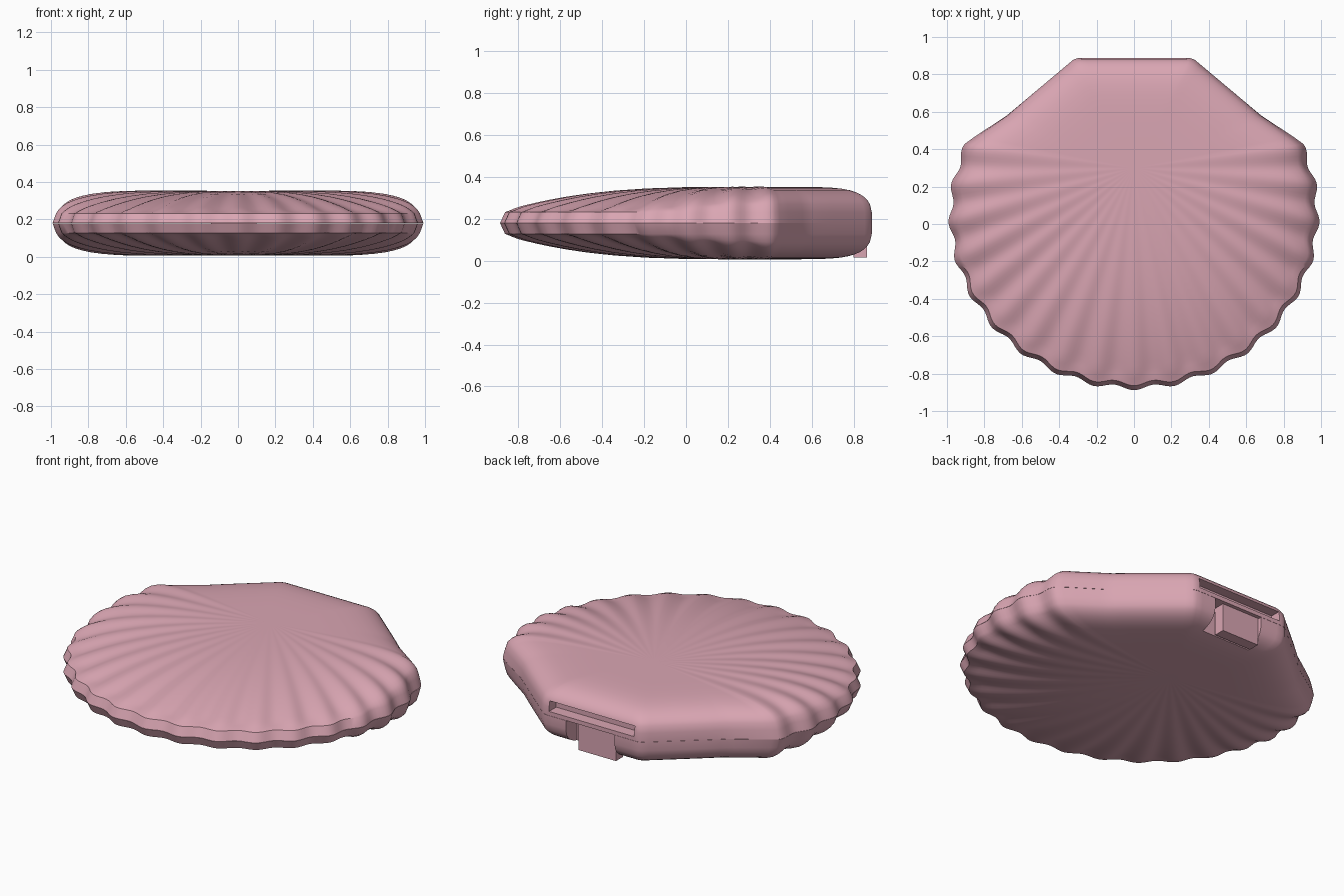
import bpy, bmesh, math

if "Cube" in bpy.data.objects:
    bpy.data.objects.remove(bpy.data.objects["Cube"])

pink = bpy.data.materials.new("shell_pink")
pink.diffuse_color = (0.70, 0.38, 0.45, 1)
pink.use_nodes = True
pink.node_tree.nodes["Principled BSDF"].inputs["Base Color"].default_value = pink.diffuse_color

SEAM = 0.18
HUB = (0.0, 0.3)              # point the ribs radiate from
LOBE = math.radians(12.5)     # angle between scallops


def smooth(a, b, v):
    v = min(1, max(0, (v - a) / (b - a)))
    return v * v * (3 - 2 * v)


def outline():
    """Points (x, y, rib wave): scalloped fan, then straight back edges."""
    pts = []
    n = 19 * 9
    for i in range(n + 1):
        a = (i / n * 2 - 1) * 9.1 * LOBE
        c = math.cos(a / LOBE * 2 * math.pi)
        r = 0.98 + 0.013 * c
        pts.append((r * math.sin(a), 0.05 - 0.945 * r * math.cos(a), c))
    right = [pts[-1][:2], (0.85, 0.468), (0.68, 0.58), (0.325, 0.878), (0.30, 0.887)]
    path = right + [(-x, y) for x, y in reversed(right)]
    for (x0, y0), (x1, y1) in zip(path, path[1:]):
        k = max(1, round(math.hypot(x1 - x0, y1 - y0) / 0.04))
        for j in range(1, k + 1):
            f = j / k
            pts.append((x0 + (x1 - x0) * f, y0 + (y1 - y0) * f, 0))
    return pts[:-1]


def shell_half(name, sign):
    bm = bmesh.new()
    pts = outline()
    rings = []
    levels = [None, 1, .985, .965, .94, .91, .87, .82, .75, .66, .55, .42, .27, .12]
    for t in levels:
        ring = []
        for x, y, wave in pts:
            dx, dy = x - HUB[0], y - HUB[1]
            k = smooth(-0.75, 0.2, dy / math.hypot(dx, dy))   # 0 front, 1 back
            if t is None:
                s, h = 1.0, 0.0005
            else:
                inset = 0.02 * (1 - k) + 0.018 * k * smooth(0.7, 0.3, y)
                s = t * (1 - inset)
                power = 3 + 4 * k
                h = 0.052 + 0.121 * max(0, 1 - t ** power) ** (1 / (1 + k))
                h += 0.007 * wave * t * t * smooth(1, 0.94, t)
            ring.append(bm.verts.new((HUB[0] + dx * s, HUB[1] + dy * s, SEAM + sign * h)))
        rings.append(ring)
    n = len(pts)
    for a, b in zip(rings, rings[1:]):
        for i in range(n):
            j = (i + 1) % n
            bm.faces.new((a[i], a[j], b[j], b[i]))
    tip = bm.verts.new((*HUB, SEAM + sign * 0.173))
    for i in range(n):
        bm.faces.new((rings[-1][i], rings[-1][(i + 1) % n], tip))
    bm.faces.new(rings[0])
    bmesh.ops.recalc_face_normals(bm, faces=bm.faces)
    return finish(name, bm)


def box(name, lo, hi):
    bm = bmesh.new()
    bmesh.ops.create_cube(bm, size=1)
    for v in bm.verts:
        v.co = [(l + h) / 2 + c * (h - l) for c, l, h in zip(v.co, lo, hi)]
    return finish(name, bm)


def finish(name, bm):
    me = bpy.data.meshes.new(name)
    bm.to_mesh(me)
    bm.free()
    me.materials.append(pink)
    ob = bpy.data.objects.new(name, me)
    bpy.context.collection.objects.link(ob)
    return ob


def cut(ob, cutter):
    """Subtract the cutter, then remove it."""
    m = ob.modifiers.new("cut", 'BOOLEAN')
    m.operation, m.solver, m.object = 'DIFFERENCE', 'EXACT', cutter
    bpy.context.view_layer.objects.active = ob
    bpy.ops.object.modifier_apply(modifier=m.name)
    bpy.data.objects.remove(cutter)


# Two shell halves
upper = shell_half("upper_shell", 1)
lower = shell_half("lower_shell", -1)

# Long slot in the back of the lid, and hinge notch in the base
cut(upper, box("slot_cutter", (-0.28, 0.82, 0.205), (0.28, 1.0, 0.265)))
cut(lower, box("notch_cutter", (-0.15, 0.78, -0.1), (0.17, 1.0, 0.3)))

# Clip tab hanging from the lid through the notch
box("hinge_tab", (-0.145, 0.80, 0.015), (0.10, 0.865, 0.19))

for ob in (upper, lower):
    bpy.ops.object.select_all(action='DESELECT')
    ob.select_set(True)
    bpy.context.view_layer.objects.active = ob
    bpy.ops.object.shade_smooth_by_angle(angle=math.radians(35))
